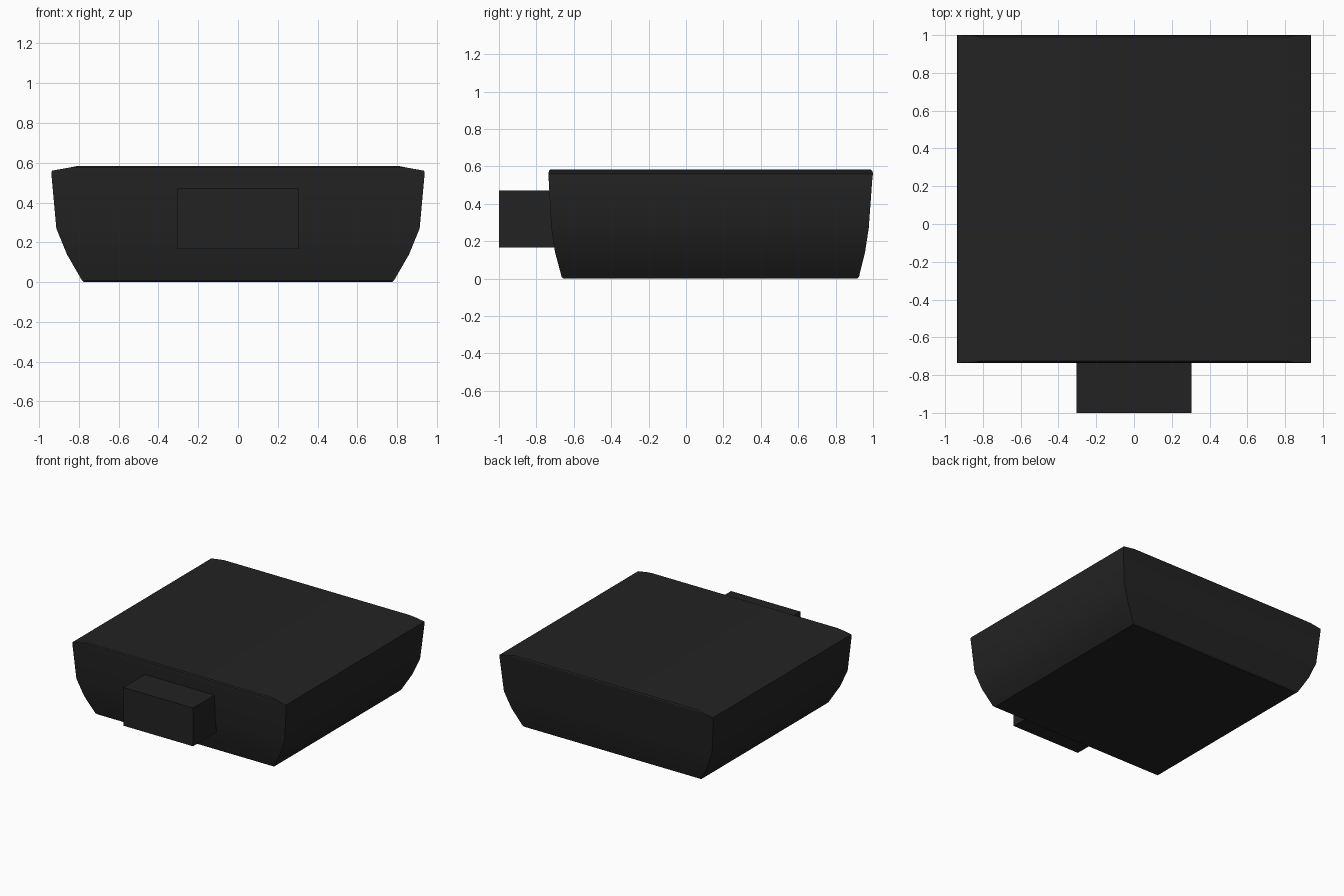
import bpy
import bmesh

cube = bpy.data.objects.get("Cube")
if cube:
    bpy.data.objects.remove(cube, do_unlink=True)


def make_material(name, color):
    mat = bpy.data.materials.new(name)
    mat.use_nodes = True
    mat.diffuse_color = color
    mat.node_tree.nodes["Principled BSDF"].inputs["Base Color"].default_value = color
    return mat


black = make_material("matte black", (0.0165, 0.0165, 0.0165, 1))


def loft(name, sections):
    """Stack rectangles given as (z, half width, front y, back y) and cap the ends."""
    bm = bmesh.new()
    rings = []
    for z, w, front, back in sections:
        corners = ((-w, front), (w, front), (w, back), (-w, back))
        rings.append([bm.verts.new((x, y, z)) for x, y in corners])
    for low, high in zip(rings, rings[1:]):
        for i in range(4):
            j = (i + 1) % 4
            bm.faces.new((low[i], low[j], high[j], high[i]))
    bm.faces.new(rings[0][::-1])
    bm.faces.new(rings[-1])
    bmesh.ops.recalc_face_normals(bm, faces=bm.faces)
    mesh = bpy.data.meshes.new(name)
    bm.to_mesh(mesh)
    bm.free()
    mesh.materials.append(black)
    obj = bpy.data.objects.new(name, mesh)
    bpy.context.collection.objects.link(obj)
    return obj


# Housing: tapered shell with curved sides and a shallow sloped lid edge
housing = loft("housing", [
    (0, 0.775, -0.655, 0.915),
    (0.01, 0.785, -0.665, 0.925),
    (0.14, 0.86, -0.7, 0.957),
    (0.27, 0.913, -0.72, 0.977),
    (0.545, 0.938, -0.735, 0.997),
    (0.56, 0.935, -0.735, 1.0),
    (0.575, 0.85, -0.733, 0.997),
    (0.583, 0.81, -0.725, 0.989),
])

# Connector plug: plain block on the front, sunk into the housing
plug = loft("connector_plug", [
    (0.167, 0.305, -1, -0.6),
    (0.47, 0.305, -1, -0.6),
])

# Soft shading on the curved sides, crisp corners elsewhere
bpy.ops.object.select_all(action="DESELECT")
housing.select_set(True)
bpy.context.view_layer.objects.active = housing
bpy.ops.object.shade_smooth_by_angle(angle=0.5)
